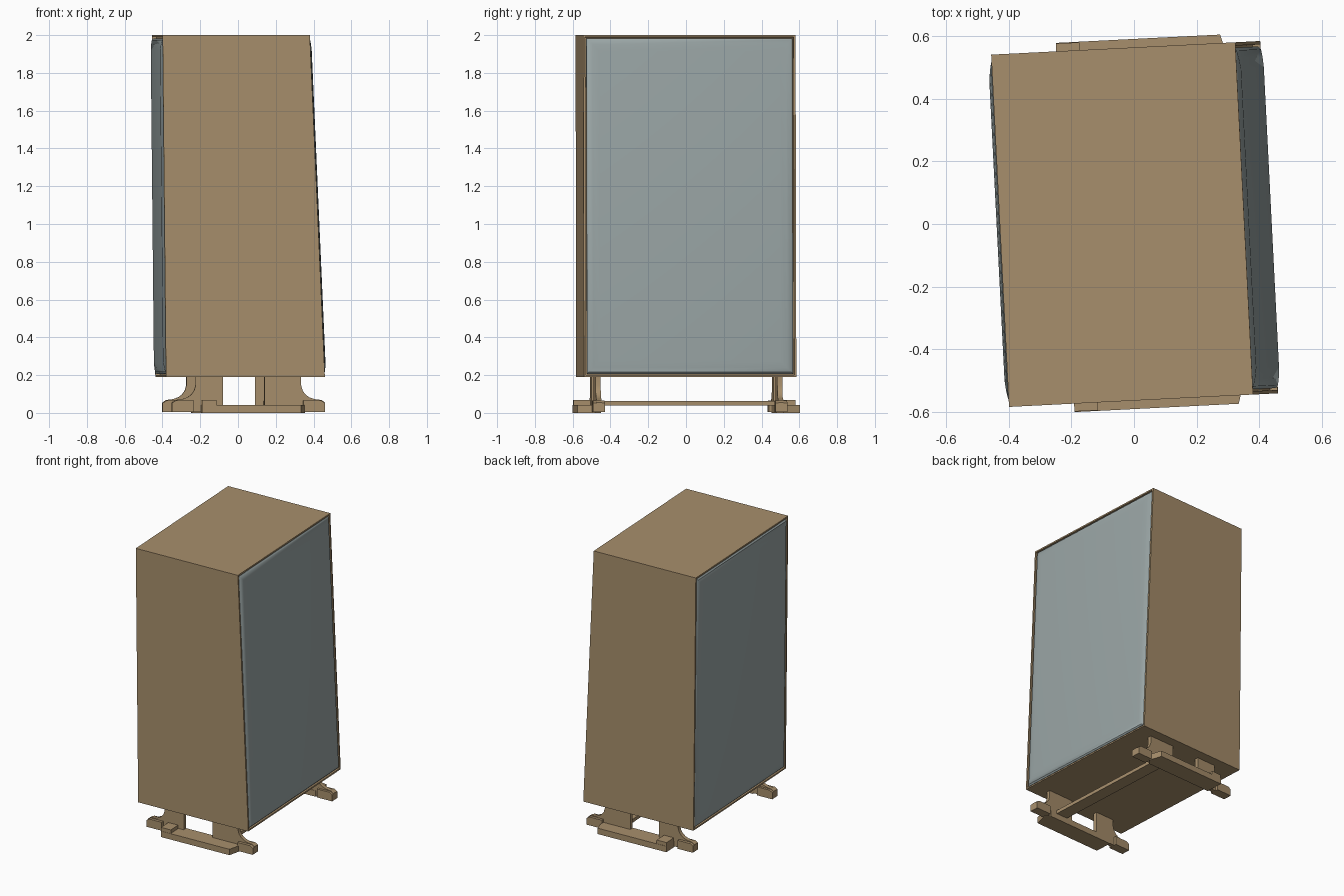
import bpy, bmesh, math
from mathutils import Matrix

if "Cube" in bpy.data.objects:
    bpy.data.objects.remove(bpy.data.objects["Cube"])

YAW = Matrix.Rotation(math.radians(2.9), 4, 'Z')   # whole model is turned slightly
Z0, Z1, HY = 0.19, 2.0, 0.563


def material(name, rgb):
    m = bpy.data.materials.new(name)
    m.diffuse_color = (*rgb, 1)
    m.use_nodes = True
    m.node_tree.nodes["Principled BSDF"].inputs["Base Color"].default_value = m.diffuse_color
    return m


WOOD = material("tan_wood", (0.39, 0.275, 0.15))
GREY = material("grey_panel", (0.32, 0.375, 0.375))


def finish(name, bm, mat, smooth=None):
    bmesh.ops.recalc_face_normals(bm, faces=bm.faces)
    bm.transform(YAW)
    me = bpy.data.meshes.new(name)
    bm.to_mesh(me)
    bm.free()
    me.materials.append(mat)
    ob = bpy.data.objects.new(name, me)
    bpy.context.collection.objects.link(ob)
    if smooth:
        bpy.ops.object.select_all(action='DESELECT')
        ob.select_set(True)
        bpy.context.view_layer.objects.active = ob
        bpy.ops.object.shade_smooth_by_angle(angle=math.radians(smooth))
    return ob


def prism(name, profile, y0, y1, mat):
    """Extrude an x/z profile from y0 to y1."""
    bm = bmesh.new()
    a = [bm.verts.new((x, y0, z)) for x, z in profile]
    b = [bm.verts.new((x, y1, z)) for x, z in profile]
    bm.faces.new(a)
    bm.faces.new(b[::-1])
    for i in range(len(a)):
        j = (i + 1) % len(a)
        bm.faces.new((a[i], b[i], b[j], a[j]))
    return finish(name, bm, mat, 40)


def rect(x0, x1, z0, z1):
    return [(x0, z0), (x1, z0), (x1, z1), (x0, z1)]


def side_x(s, z):
    """x of the leaning left (-1) or right (+1) side at height z."""
    t = (z - Z0) / (Z1 - Z0)
    return 0.432 - 0.08 * t if s > 0 else -0.41 - 0.018 * t


# Cabinet body with a thin rim around both recessed sides
bm = bmesh.new()
ends = []
for y in (-HY, HY):
    ends.append([bm.verts.new((side_x(s, z), y, z))
                 for s, z in ((-1, Z0), (1, Z0), (1, Z1), (-1, Z1))])
bm.faces.new(ends[0])
bm.faces.new(ends[1][::-1])
for i in range(4):
    j = (i + 1) % 4
    bm.faces.new((ends[0][i], ends[1][i], ends[1][j], ends[0][j]))
bmesh.ops.recalc_face_normals(bm, faces=bm.faces)
sides = [f for f in bm.faces if abs(f.normal.x) > 0.9]
bmesh.ops.inset_individual(bm, faces=sides, thickness=0.015, depth=0)
bmesh.ops.inset_individual(bm, faces=sides, thickness=0.001, depth=-0.025)
finish("cabinet", bm, WOOD)

# Padded grey panels: nested rings rising out of each recess
for s, name in ((-1, "left_panel"), (1, "right_panel")):
    bm = bmesh.new()
    rings = []
    for inset, d in ((0.017, -0.024), (0.017, -0.006), (0.026, 0.002),
                     (0.05, 0.007), (0.085, 0.011)):
        rings.append([bm.verts.new((side_x(s, z) + s * d, y, z)) for y, z in (
            (-HY + inset, Z0 + inset), (HY - inset, Z0 + inset),
            (HY - inset, Z1 - inset), (-HY + inset, Z1 - inset))])
    for a, b in zip(rings, rings[1:]):
        for i in range(4):
            j = (i + 1) % 4
            bm.faces.new((a[i], a[j], b[j], b[i]))
    bm.faces.new(rings[-1])
    bm.faces.new(rings[0][::-1])
    finish(name, bm, GREY, 30)

# Flared leg outline, measured outward from the top outer corner
FLARE = [(0, 0.195), (0, 0.145), (0.008, 0.118), (0.022, 0.098), (0.042, 0.083),
         (0.07, 0.073), (0.108, 0.068), (0.126, 0.055), (0.126, 0.005)]

# Two stands, mirrored front to back
for s, end in ((-1, "front"), (1, "back")):
    for side, top, inner, label in ((-1, -0.25, -0.104, "left"), (1, 0.31, 0.115, "right")):
        outline = [(top + side * dx, z) for dx, z in FLARE]
        outline += [(inner, 0.005), (inner, 0.195)]
        prism(f"{end}_{label}_leg", outline, s * 0.468, s * 0.495, WOOD)
        # thicker foot at the end of the leg
        tip = top + side * 0.126
        near = top + side * 0.01
        foot = [(near, 0.005), (tip, 0.005), (tip, 0.052),
                (tip - side * 0.02, 0.065), (near, 0.065)]
        prism(f"{end}_{label}_foot", foot, s * 0.452, s * 0.515, WOOD)
    # outer floor bar with angled ends and a raised block
    bm = bmesh.new()
    bar = [(-0.22, 0.59), (0.305, 0.59), (0.33, 0.50), (0.30, 0.465),
           (-0.22, 0.465)]
    low = [bm.verts.new((x, s * y, 0.0)) for x, y in bar]
    high = [bm.verts.new((x, s * y, 0.042)) for x, y in bar]
    bm.faces.new(low)
    bm.faces.new(high[::-1])
    for i in range(5):
        j = (i + 1) % 5
        bm.faces.new((low[i], high[i], high[j], low[j]))
    finish(f"{end}_floor_bar", bm, WOOD)
    prism(f"{end}_bar_block", rect(-0.22, -0.145, 0.01, 0.068), s * 0.50, s * 0.588, WOOD)

# Long stretcher joining the stands
prism("stretcher", rect(0.16, 0.25, 0.04, 0.064), -0.48, 0.48, WOOD)
